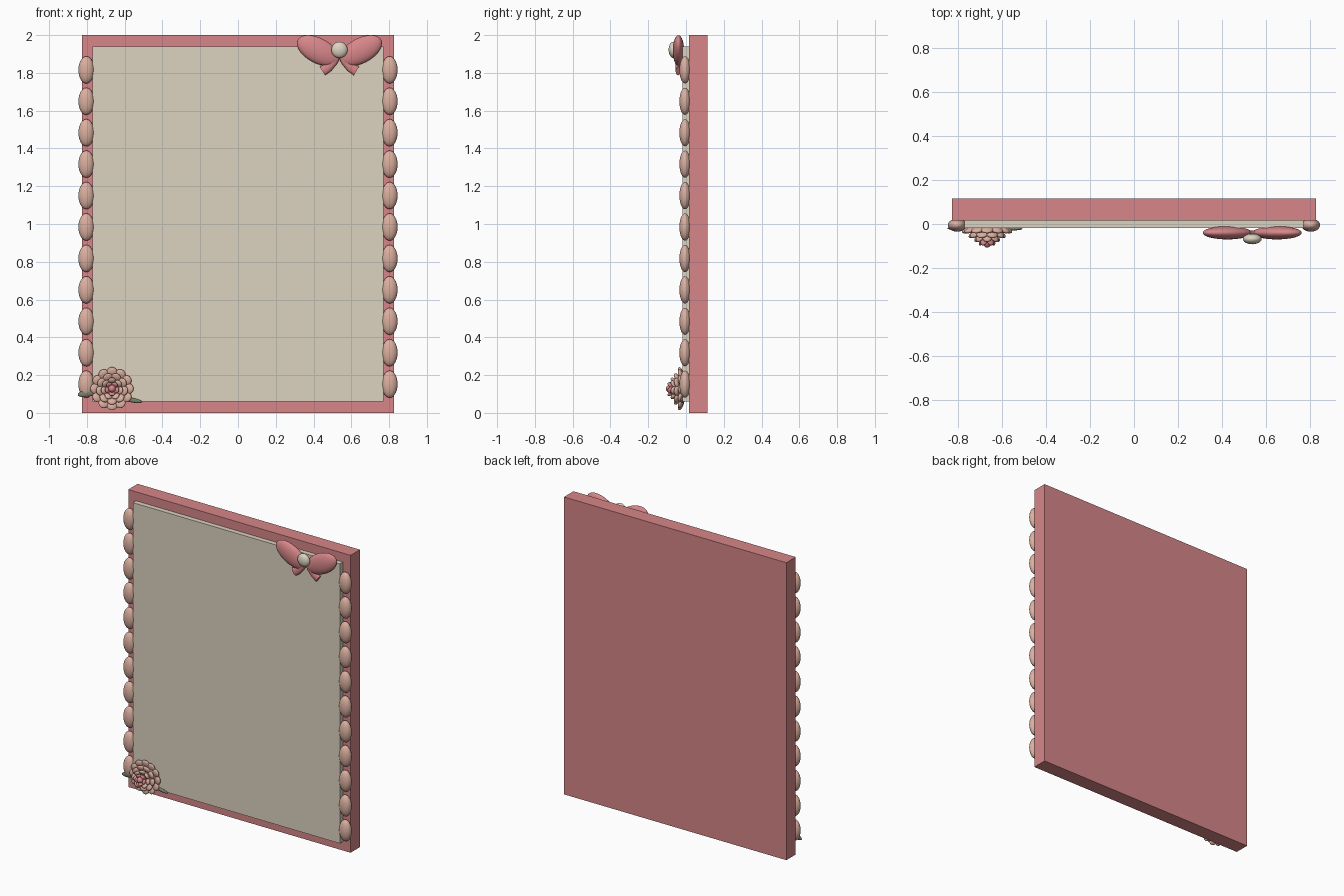
import bpy, math
from mathutils import Matrix, Vector

if "Cube" in bpy.data.objects:
    bpy.data.objects.remove(bpy.data.objects["Cube"])


def material(name, color):
    m = bpy.data.materials.new(name)
    m.diffuse_color = (*color, 1)
    m.use_nodes = True
    m.node_tree.nodes["Principled BSDF"].inputs["Base Color"].default_value = m.diffuse_color
    return m


PINK = material("rose_pink", (0.68, 0.24, 0.25))
CREAM = material("cream", (0.72, 0.65, 0.53))
BEIGE = material("blush_beige", (0.70, 0.43, 0.35))
GREEN = material("dull_green", (0.20, 0.22, 0.15))


def box(name, lo, hi, mat):
    bpy.ops.mesh.primitive_cube_add(size=1)
    o = bpy.context.object
    o.name = name
    lo, hi = Vector(lo), Vector(hi)
    o.data.transform(Matrix.Translation((lo + hi) / 2) @ Matrix.Diagonal((*(hi - lo), 1)))
    o.data.materials.append(mat)
    return o


def ellipsoid(name, loc, radii, mat, rot=Matrix(), seg=24, rings=14):
    bpy.ops.mesh.primitive_uv_sphere_add(segments=seg, ring_count=rings, radius=1)
    o = bpy.context.object
    o.name = name
    o.data.transform(Matrix.Translation(loc) @ rot @ Matrix.Diagonal((*radii, 1)))
    o.data.materials.append(mat)
    bpy.ops.object.shade_smooth()
    return o


# Backing board and raised front panel
box("backing_board", (-0.827, 0.015, 0), (0.827, 0.115, 2), PINK)
box("front_panel", (-0.77, -0.018, 0.06), (0.77, 0.02, 1.94), CREAM)

# Bead strings along both sides
for side, label in ((-1, "left"), (1, "right")):
    for i in range(11):
        ellipsoid(f"{label}_bead_{i + 1}", (side * 0.803, -0.005, 0.152 + i * 0.1664),
                  (0.042, 0.03, 0.072), BEIGE)

# Bow: two loops, two curved tails, a knot
BX, BZ = 0.537, 1.922
for side, label in ((-1, "left"), (1, "right")):
    ellipsoid(f"bow_loop_{label}", (BX + side * 0.113, -0.04, BZ - 0.004),
              (0.122, 0.03, 0.066), PINK, Matrix.Rotation(-side * math.radians(28), 4, 'Y'), 32, 18)
    path = [(0.005, -0.02, 0.016), (0.03, -0.062, 0.021), (0.058, -0.092, 0.024), (0.09, -0.112, 0.027)]
    verts, faces, n = [], [], 16
    for k, (px, pz, w) in enumerate(path):
        a, b = path[max(k - 1, 0)], path[min(k + 1, len(path) - 1)]
        t = Vector((b[0] - a[0], 0, b[1] - a[1])).normalized()
        nrm = Vector((-t.z, 0, t.x))
        for j in range(n):
            ang = 2 * math.pi * j / n
            v = Vector((px, 0, pz)) + nrm * w * math.cos(ang)
            verts.append((BX + side * v.x, -0.042 + 0.013 * math.sin(ang), BZ + v.z))
    for k in range(len(path) - 1):
        for j in range(n):
            q = (k * n + j, k * n + (j + 1) % n, (k + 1) * n + (j + 1) % n, (k + 1) * n + j)
            faces.append(q if side < 0 else q[::-1])
    caps = [tuple(range(n)), tuple(range((len(path) - 1) * n, len(path) * n))]
    faces += [caps[0][::-1], caps[1]] if side < 0 else [caps[0], caps[1][::-1]]
    me = bpy.data.meshes.new(f"bow_tail_{label}")
    me.from_pydata(verts, [], faces)
    me.materials.append(PINK)
    o = bpy.data.objects.new(f"bow_tail_{label}", me)
    bpy.context.collection.objects.link(o)
    bpy.ops.object.select_all(action='DESELECT')
    o.select_set(True)
    bpy.context.view_layer.objects.active = o
    bpy.ops.object.mode_set(mode='EDIT')
    bpy.ops.mesh.select_all(action='SELECT')
    bpy.ops.mesh.normals_make_consistent(inside=False)
    bpy.ops.object.mode_set(mode='OBJECT')
    bpy.ops.object.shade_smooth_by_angle(angle=math.radians(40))
ellipsoid("bow_knot", (BX, -0.068, BZ), (0.043, 0.024, 0.043), CREAM)

# Rose: rings of overlapping petals rising toward a pink heart
RX, RZ = -0.667, 0.128
ellipsoid("rose_base", (RX, -0.025, RZ), (0.08, 0.035, 0.08), BEIGE)
rings = [  # count, ring radius, y, petal radii (tangent, thickness, radial), lean, material
    (12, 0.083, -0.026, (0.030, 0.013, 0.033), 20, BEIGE),
    (9, 0.060, -0.044, (0.028, 0.013, 0.029), 35, BEIGE),
    (7, 0.040, -0.060, (0.022, 0.012, 0.026), 50, BEIGE),
    (5, 0.023, -0.076, (0.018, 0.011, 0.024), 60, PINK),
]
for r, (count, rad, y, size, lean, mat) in enumerate(rings):
    for i in range(count):
        turn = Matrix.Rotation(2 * math.pi * (i + 0.5 * (r % 2)) / count, 4, 'Y')
        loc = Vector((RX, y, RZ)) + turn @ Vector((0, 0, rad))
        ellipsoid(f"rose_petal_{r + 1}_{i + 1}", loc, size, mat,
                  turn @ Matrix.Rotation(math.radians(lean), 4, 'X'), 16, 10)
ellipsoid("rose_heart", (RX, -0.083, RZ), (0.02, 0.024, 0.02), PINK)

# Two small leaves tucked behind the rose
ellipsoid("leaf_left", (-0.79, -0.02, 0.107), (0.06, 0.008, 0.02), GREEN,
          Matrix.Rotation(math.radians(-12), 4, 'Y'), 16, 10)
ellipsoid("leaf_right", (-0.565, -0.022, 0.068), (0.06, 0.008, 0.012), GREEN,
          Matrix.Rotation(math.radians(10), 4, 'Y'), 16, 10)
